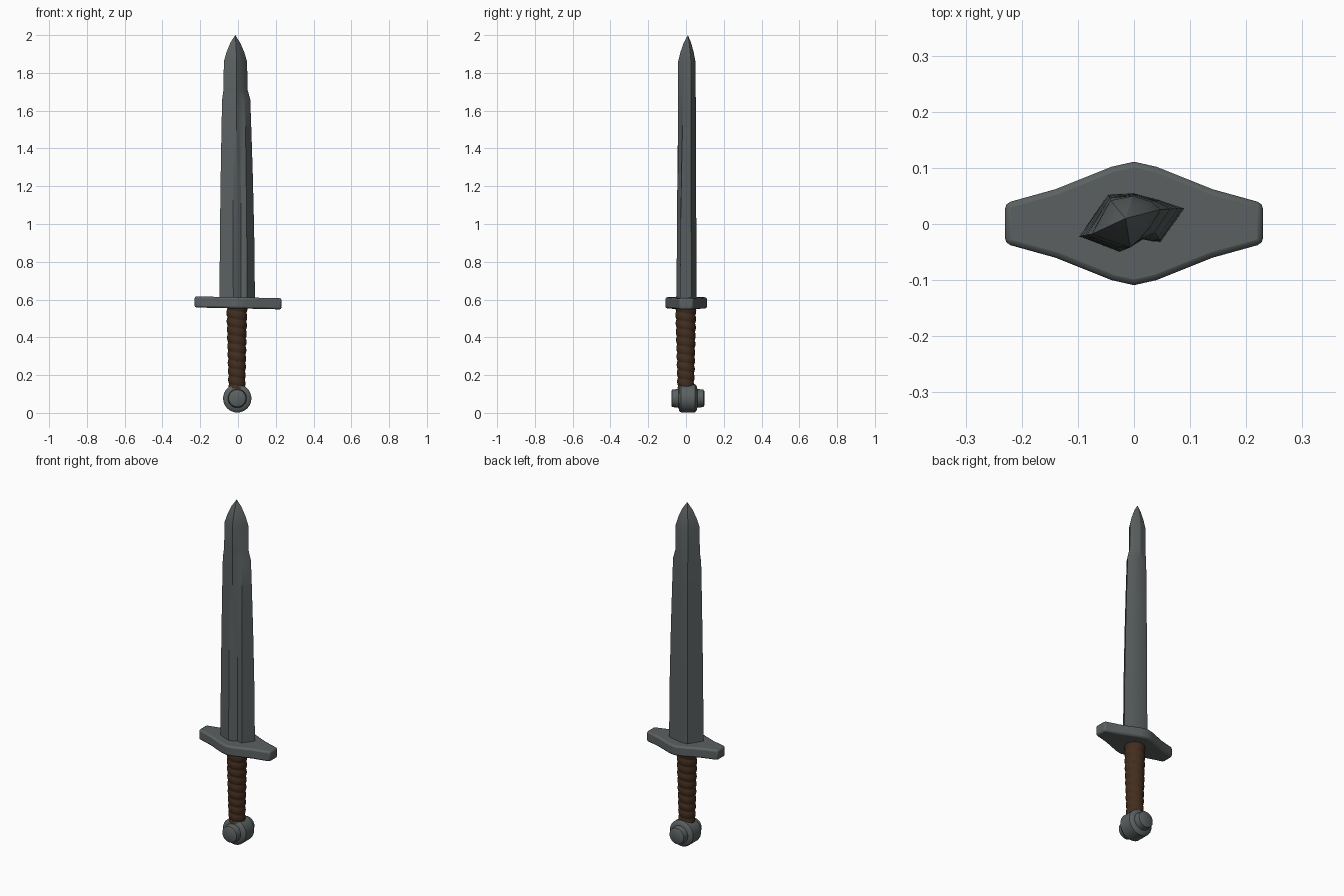
import bpy, bmesh, math
from mathutils import Vector

if "Cube" in bpy.data.objects:
    bpy.data.objects.remove(bpy.data.objects["Cube"])


def material(name, col):
    m = bpy.data.materials.new(name)
    m.diffuse_color = (*col, 1)
    m.use_nodes = True
    m.node_tree.nodes["Principled BSDF"].inputs["Base Color"].default_value = m.diffuse_color
    return m


STEEL = material("dark steel", (0.105, 0.118, 0.118))
LEATHER = material("brown leather", (0.056, 0.027, 0.013))


def loft(name, rings, mat, angle=30, bevel=0):
    """Skin a list of closed rings, with caps on both ends."""
    bm = bmesh.new()
    loops = [[bm.verts.new(p) for p in r] for r in rings]
    n = len(loops[0])
    for a, b in zip(loops, loops[1:]):
        for i in range(n):
            j = (i + 1) % n
            bm.faces.new((a[i], a[j], b[j], b[i]))
    bm.faces.new(loops[0])
    bm.faces.new(loops[-1])
    bmesh.ops.remove_doubles(bm, verts=bm.verts, dist=1e-5)
    bmesh.ops.recalc_face_normals(bm, faces=bm.faces)
    me = bpy.data.meshes.new(name)
    bm.to_mesh(me)
    bm.free()
    ob = bpy.data.objects.new(name, me)
    bpy.context.collection.objects.link(ob)
    me.materials.append(mat)
    bpy.ops.object.select_all(action='DESELECT')
    ob.select_set(True)
    bpy.context.view_layer.objects.active = ob
    if bevel:
        mod = ob.modifiers.new("soft edges", 'BEVEL')
        mod.width, mod.segments = bevel, 2
    bpy.ops.object.shade_smooth_by_angle(angle=math.radians(angle))
    return ob


# Blade: skewed diamond section with a raised, stepped lower part, then a point
base = [(-.098, -.022), (-.046, .053), (0, .055), (.048, .042), (.09, .028),
        (.048, -.032), (.032, -.031), (.016, -.027), (-.007, -.042), (-.025, -.05)]
upper = [(-.075, -.018), (-.042, .042), (-.002, .05), (.03, .04), (.048, .026),
         (.03, -.003), (.022, -.013), (.01, -.027), (-.007, -.042), (-.032, -.034)]
tip = Vector((-.015, .01))
# height, blend from base to upper section, scale towards the tip
stations = [(.58, 0, 1), (.95, .10, 1), (1.25, .27, 1), (1.5, .46, 1), (1.66, .6, 1),
            (1.71, .93, 1), (1.86, 1, 1), (1.91, 1, .76), (1.96, 1, .42), (2.0, 1, .0)]
rings = []
for z, t, s in stations:
    ring = []
    for a, b in zip(base, upper):
        p = Vector(a).lerp(Vector(b), t)
        p = tip + (p - tip) * s
        ring.append((p.x, p.y, z))
    rings.append(ring)
loft("blade", rings, STEEL, 25)

# Guard: tapering lozenge plate, slightly tilted
quarter = [(.23, .036), (.14, .061), (.04, .101)]
half = quarter + [(0, .11)] + [(-x, y) for x, y in reversed(quarter)]
outline = half + [(x, -y) for x, y in reversed(half)]
loft("guard", [[(x, y + .001, z - .022 * x) for x, y in outline] for z in (.553, .612)],
     STEEL, 40, .01)

# Grip: tapered tube with a wound leather ridge
N, ROWS, PITCH = 32, 90, .044
rings = []
for k in range(ROWS + 1):
    t = k / ROWS
    z = .13 + .435 * t
    ring = []
    for i in range(N):
        a = math.tau * i / N
        phase = z / PITCH + a / math.tau
        r = .039 + .011 * t + .006 * abs(math.sin(math.pi * phase)) ** .6
        ring.append((-.006 + r * math.cos(a), -.001 + r * math.sin(a), z))
    rings.append(ring)
loft("grip", rings, LEATHER, 50)

# Pommel: wheel turned about the y axis, with a boss on each face
profile = [(-.078, .038), (-.073, .046), (-.04, .05), (-.036, .066), (-.026, .075),
           (.047, .075), (.056, .066), (.06, .05), (.092, .046), (.097, .038)]
rings = [[(-.004 + r * math.cos(math.tau * i / 32), y, .077 + r * math.sin(math.tau * i / 32))
          for i in range(32)] for y, r in profile]
loft("pommel", rings, STEEL, 40)

# Collar between pommel and grip
rings = [[(-.004 + r * math.cos(math.tau * i / 24), r * math.sin(math.tau * i / 24), z)
          for i in range(24)] for z, r in ((.12, .042), (.146, .042), (.152, .036))]
loft("collar", rings, STEEL, 40)
